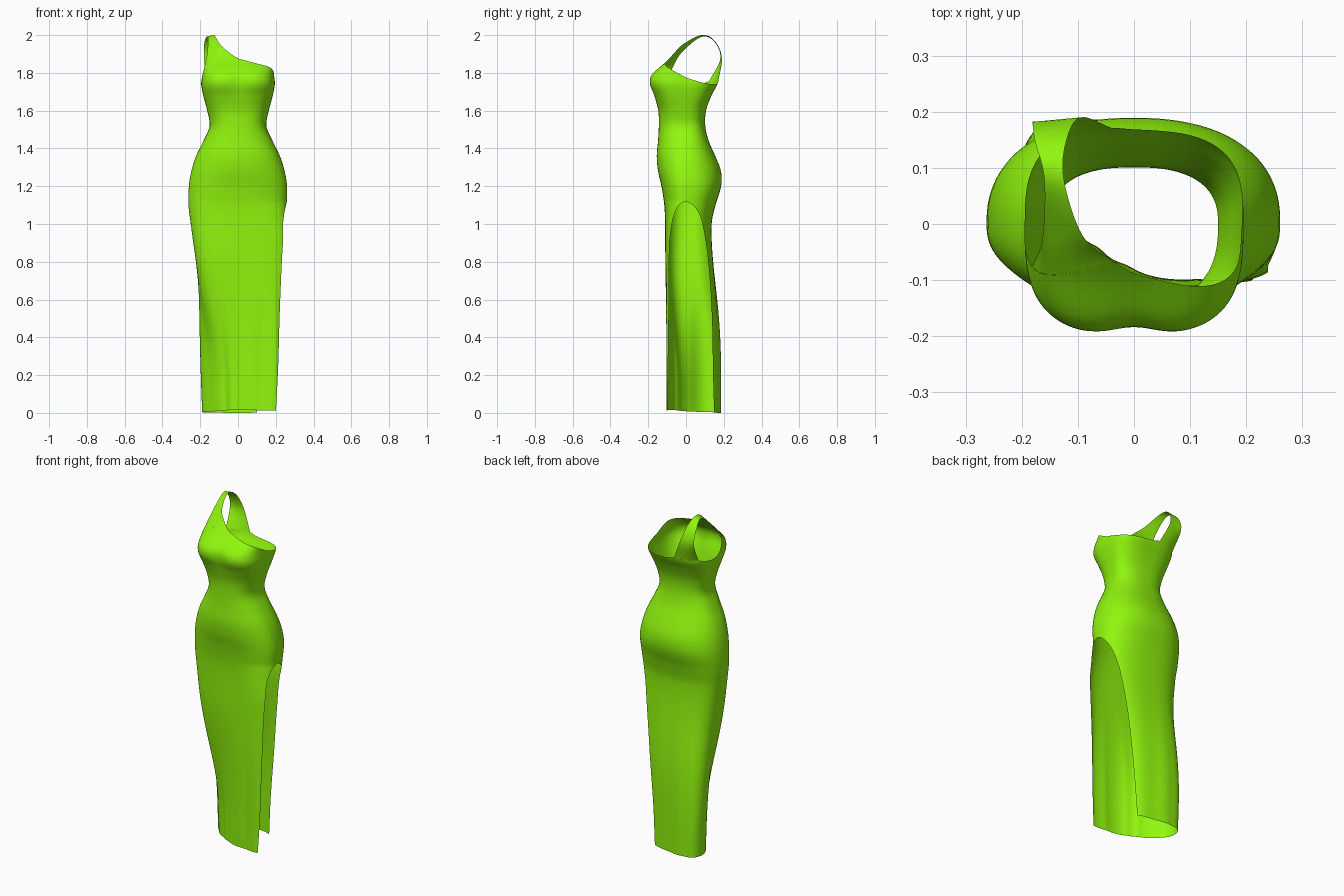
import bpy, bmesh, math
from mathutils import Vector

if "Cube" in bpy.data.objects:
    bpy.data.objects.remove(bpy.data.objects["Cube"])


def interp(table, x):
    """Smooth interpolation of rows (key, values...) at key x."""
    x = min(max(x, table[0][0]), table[-1][0])
    k = 0
    while k < len(table) - 2 and x > table[k + 1][0]:
        k += 1
    p, q = table[k], table[k + 1]
    o, r = table[max(k - 1, 0)], table[min(k + 2, len(table) - 1)]
    h = q[0] - p[0]
    t = (x - p[0]) / h
    out = []
    for c in range(1, len(p)):
        m0 = (q[c] - o[c]) / (q[0] - o[0]) * h
        m1 = (r[c] - p[c]) / (r[0] - p[0]) * h
        out.append((2*t**3 - 3*t*t + 1) * p[c] + (t**3 - 2*t*t + t) * m0
                   + (3*t*t - 2*t**3) * q[c] + (t**3 - t*t) * m1)
    return out


# Body sections: height, left, right, front, back half-sizes, squareness
SECTIONS = [
    (0.00, .195, .22, .11, .185, 3.0),
    (0.40, .213, .235, .11, .168, 2.9),
    (0.80, .226, .245, .11, .142, 2.8),
    (1.00, .250, .249, .111, .136, 2.6),
    (1.10, .262, .257, .115, .156, 2.5),
    (1.20, .260, .260, .130, .186, 2.4),
    (1.28, .247, .247, .148, .185, 2.3),
    (1.36, .222, .222, .155, .155, 2.3),
    (1.44, .183, .183, .148, .120, 2.4),
    (1.52, .150, .150, .144, .102, 2.5),
    (1.60, .163, .163, .147, .106, 2.6),
    (1.68, .184, .184, .170, .135, 2.9),
    (1.74, .195, .195, .196, .166, 3.0),
    (1.79, .191, .191, .187, .178, 2.9),
    (1.86, .185, .191, .105, .185, 2.8),
    (1.90, .175, .185, .067, .185, 2.6)]
# Hem outline (angle, radius): trailing left leg, open right side
HEM = [(54, .172), (90, .165), (120, .202), (137, .231), (155, .208), (176, .140),
       (213, .086), (240, .082), (270, .090), (315, .153), (331, .229)]
# Upper edge height round the body
TOP = [(0, 1.775), (30, 1.745), (60, 1.74), (90, 1.747), (103, 1.757), (142, 1.757),
       (156, 1.742), (180, 1.737), (194, 1.765), (203, 1.815), (215, 1.86), (232, 1.893),
       (241, 1.899), (255, 1.889), (270, 1.877), (300, 1.86), (330, 1.83), (345, 1.803),
       (360, 1.775)]
# Slit: height, back edge angle, front edge angle
SLIT = [(0, 54, 29), (.4, 47, 26), (.65, 40, 23), (.9, 29, 20), (1.0, 22, 17.5),
        (1.05, 17, 14.5), (1.09, 10.5, 10), (1.11, 5, 5.5), (1.12, 0, 0)]


def surface(deg, z):
    left, right, front, back, n = interp(SECTIONS, z)
    a = math.radians(deg)
    c, s = math.cos(a), math.sin(a)
    rx = right if c > 0 else left
    ry = back if s > 0 else front
    if c > 0 and s < 0:  # front panel flares beside the slit
        g = min(max((1.12 - z) / 0.2, 0), 1)
        rx += 0.022 * g
        n += 1.3 * g
    r = (abs(c / rx) ** n + abs(s / ry) ** n) ** (-1 / n)
    x, y = r * c, r * s
    if s < 0:  # hollow between the bust cups
        y *= 1 - 0.07 * math.exp(-(x / .055) ** 2 - ((z - 1.76) / .07) ** 2)
    t = min(max((0.9 - z) / 0.75, 0), 1)
    w = t * t * (3 - 2 * t)
    if w > 0:
        h = interp(HEM, deg)[0]
        x += w * (h * c * (1 + 0.2 * z) - x)
        y += w * (h * s + 0.01 - y)
    return Vector((x, y, z))


def top_edge(deg):
    return surface(deg, interp(TOP, deg)[0])


mat = bpy.data.materials.new("lime_fabric")
mat.diffuse_color = (0.28, 0.92, 0.004, 1)
mat.use_nodes = True
mat.node_tree.nodes["Principled BSDF"].inputs["Base Color"].default_value = mat.diffuse_color


def make_sheet(name, rows):
    bm = bmesh.new()
    grid = [[bm.verts.new(p) for p in row] for row in rows]
    for lo, hi in zip(grid, grid[1:]):
        for j in range(len(lo) - 1):
            bm.faces.new((lo[j], lo[j + 1], hi[j + 1], hi[j]))
    bmesh.ops.remove_doubles(bm, verts=bm.verts, dist=0.0002)
    me = bpy.data.meshes.new(name)
    bm.to_mesh(me)
    bm.free()
    me.polygons.foreach_set("use_smooth", [True] * len(me.polygons))
    me.materials.append(mat)
    ob = bpy.data.objects.new(name, me)
    bpy.context.collection.objects.link(ob)
    return ob


# Gown body, from hem through slit to neckline
M = 144
heights = [i * 0.05 for i in range(20)] + [1 + i * 0.01 for i in range(12)]
heights += [1.115, 1.12] + [1.12 + i * 0.02 for i in range(1, 25)]
rows = []
for z in heights:
    b, f = interp(SLIT, z) if z < 1.12 else (0, 0)
    row = []
    for j in range(M + 1):
        d = b + (360 - f - b) * j / M
        p = surface(d, z)
        if z == 0:
            p.z = 0.008 - 0.008 * math.sin(math.radians(d))
        row.append(p)
    rows.append(row)
for i in range(1, 17):
    row = []
    for j in range(M + 1):
        d = 360 * j / M
        row.append(surface(d, 1.6 + (interp(TOP, d)[0] - 1.6) * i / 16))
    rows.append(row)
make_sheet("gown_body", rows)

# Single shoulder strap: (outer, inner) edges from chest over to the back
MID = [((-.163, -.025, 1.905), (-.092, -.02, 1.948)),
       ((-.160, .08, 1.99), (-.125, .08, 2.0)),
       ((-.177, .15, 1.965), (-.120, .15, 1.972)),
       ((-.180, .182, 1.875), (-.095, .190, 1.88))]
strap = []
S = 10
for j in range(S + 1):
    u = j / S
    keys = [(0, *top_edge(203 + 38 * u))]
    for k, (o, i) in enumerate(MID):
        keys.append((k + 1, *Vector(o).lerp(Vector(i), u)))
    keys.append((5, *top_edge(144 - 41 * u)))
    strap.append([interp(keys, t / 8) for t in range(41)])
make_sheet("shoulder_strap", [[strap[j][t] for j in range(S + 1)] for t in range(41)])
